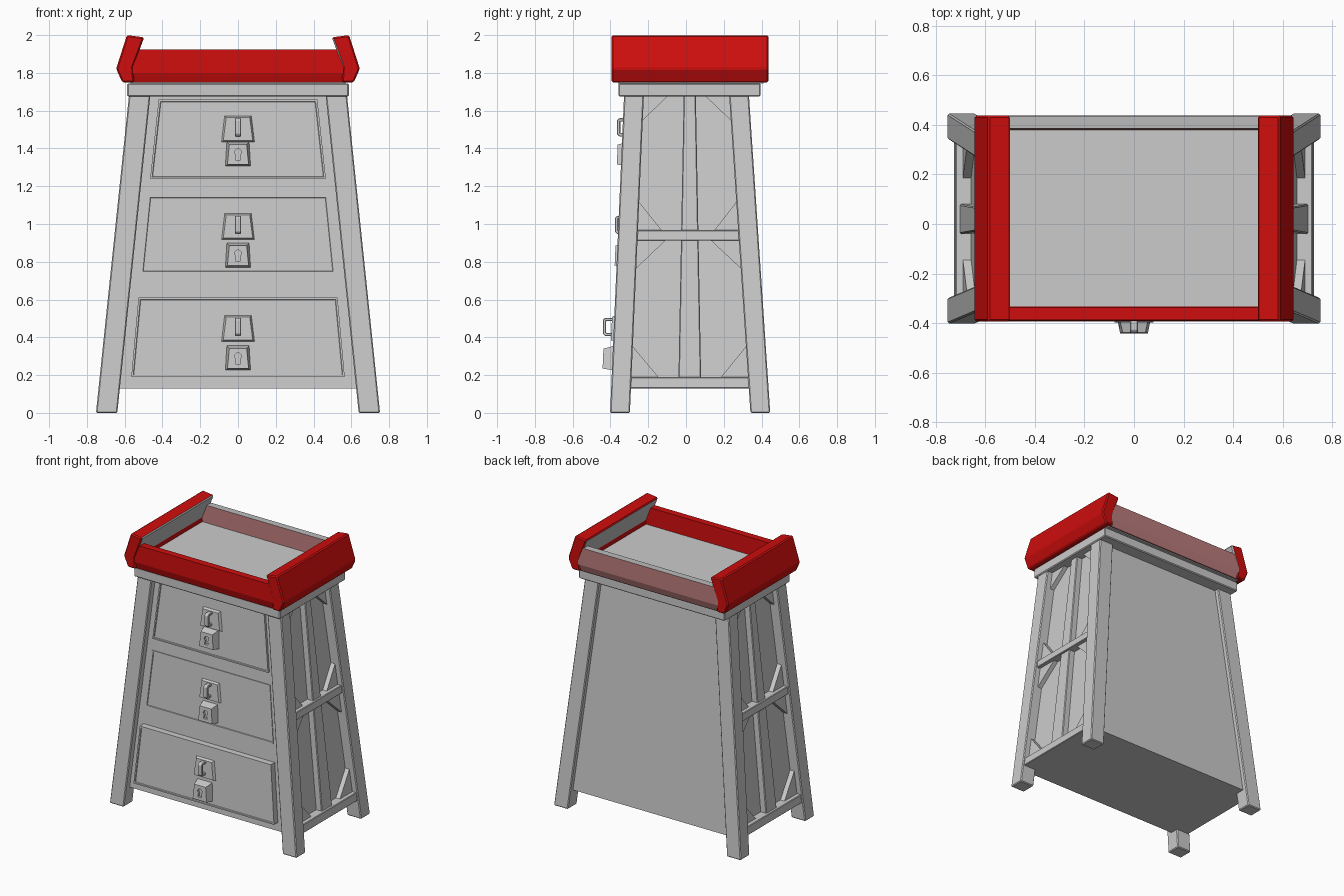
import bpy, bmesh
from math import sin, cos, pi

if "Cube" in bpy.data.objects:
    bpy.data.objects.remove(bpy.data.objects["Cube"])


def material(name, rgb):
    m = bpy.data.materials.new(name)
    m.diffuse_color = (*rgb, 1)
    m.use_nodes = True
    m.node_tree.nodes["Principled BSDF"].inputs["Base Color"].default_value = m.diffuse_color
    return m


RED = material("red", (0.62, 0.004, 0.004))
FADED = material("faded red", (0.5, 0.2, 0.2))
GREY = material("grey", (0.5, 0.5, 0.5))


def loft(name, a, b, bevel=0.0, mats=(), inset=None):
    """Solid between two matching rings of points."""
    bm = bmesh.new()
    n = len(a)
    va = [bm.verts.new(p) for p in a]
    vb = [bm.verts.new(p) for p in b]
    bm.faces.new(va)
    cap = bm.faces.new(vb)
    for i in range(n):
        j = (i + 1) % n
        bm.faces.new((va[i], va[j], vb[j], vb[i]))
    bmesh.ops.recalc_face_normals(bm, faces=bm.faces[:])
    if inset:
        bmesh.ops.inset_region(bm, faces=[cap], thickness=inset[0], depth=0)
        bmesh.ops.inset_region(bm, faces=[cap], thickness=0.004, depth=inset[1])
    me = bpy.data.meshes.new(name)
    bm.to_mesh(me)
    bm.free()
    for m in mats:
        me.materials.append(m)
    ob = bpy.data.objects.new(name, me)
    bpy.context.collection.objects.link(ob)
    if bevel:
        mod = ob.modifiers.new("bevel", 'BEVEL')
        mod.width = bevel
        mod.segments = 1
    return ob


def rect(x0, x1, y0, y1, z):
    return [(x0, y0, z), (x1, y0, z), (x1, y1, z), (x0, y1, z)]


def box(name, x0, x1, y0, y1, z0, z1, **kw):
    return loft(name, rect(x0, x1, y0, y1, z0), rect(x0, x1, y0, y1, z1), **kw)


# Sloping outer planes of the leg frame
def X(z): return 0.752 - 0.104 * z
def YF(z): return -0.402 + 0.044 * z
def YB(z): return 0.446 - 0.067 * z


SIDES = (("left", -1), ("right", 1))
LEG_X, LEG_Y = 0.113, 0.105

# Cabinet body
def body_ring(z):
    return rect(-X(z) + 0.075, X(z) - 0.075, YF(z) + 0.045, YB(z) - 0.033, z)

loft("cabinet_body", body_ring(0.13), body_ring(1.685))

for side, s in SIDES:
    # Splayed legs
    def leg(z, back):
        y = YB(z) - LEG_Y if back else YF(z)
        return rect(s * X(z), s * (X(z) - LEG_X), y, y + LEG_Y, z)
    for end, back in (("front", False), ("back", True)):
        loft(f"{end}_leg_{side}", leg(0, back), leg(1.685, back), bevel=0.006)

    # Side rails between the legs
    def rail(z, out):
        return rect(s * (X(z) - out), s * (X(z) - 0.09), YF(z) + 0.09, YB(z) - 0.09, z)
    loft(f"lower_rail_{side}", rail(0.13, 0.012), rail(0.19, 0.012), bevel=0.004)
    loft(f"middle_rail_{side}", rail(0.912, 0.015), rail(0.967, 0.015), bevel=0.004)

    # Tapered centre post
    def post(z, w):
        return rect(s * (X(z) - 0.03), s * (X(z) - 0.09), 0.02 - w, 0.02 + w, z)
    loft(f"side_post_{side}", post(0.18, 0.06), post(1.685, 0.032), bevel=0.005)

    # Triangular corner gussets: base height, width, signed height
    for z, w, h in ((1.685, 0.137, -0.14), (0.96, 0.135, 0.16), (0.915, 0.153, -0.153), (0.185, 0.15, 0.17)):
        for end, d in (("front", 1), ("back", -1)):
            def edge(q):
                return YF(q) + LEG_Y - 0.003 if d > 0 else YB(q) - LEG_Y + 0.003
            tri = [(edge(z), z), (edge(z) + d * w, z), (edge(z + h), z + h)]
            rings = [[(s * (X(q) - o), y, q) for y, q in tri] for o in (0.042, 0.085)]
            loft(f"gusset_{end}_{side}", *rings)


# Points on the sloping front: x, z and distance in front of the leg plane
def front(pts, out):
    return [(x, YF(z) - out, z) for x, z in pts]


def trapezoid(wb, wt, z0, z1):
    return [(-wb, z0), (wb, z0), (wt, z1), (-wt, z1)]


# Drawers with hardware: bottom, top, half widths, face offset, plate and lock heights
for name, z0, z1, wb, wt, out, zp, zl in (
        ("bottom", 0.19, 0.61, 0.565, 0.527, 0.0, 0.375, 0.225),
        ("middle", 0.74, 1.15, 0.514, 0.474, -0.040, 0.915, 0.770),
        ("top", 1.24, 1.66, 0.465, 0.42, -0.028, 1.432, 1.305)):
    shape = trapezoid(wb, wt, z0, z1)
    loft(f"{name}_drawer", front(shape, -0.06), front(shape, out), inset=(0.014, -0.006))
    face = out - 0.006

    # Handle plate, chamfered towards the front
    loft(f"{name}_handle_plate", front(trapezoid(0.09, 0.073, zp, zp + 0.143), face - 0.005),
         front(trapezoid(0.078, 0.062, zp + 0.01, zp + 0.133), face + 0.018))

    # C-shaped pull handle
    g0, g1 = zp + 0.032, zp + 0.128
    c = [(0.01, g0), (0.052, g0), (0.064, g0 + 0.012), (0.064, g1 - 0.012), (0.052, g1), (0.01, g1),
         (0.01, g1 - 0.017), (0.046, g1 - 0.017), (0.046, g0 + 0.017), (0.01, g0 + 0.017)]
    rings = [[(x, YF(zp + 0.07) - face - o, z) for o, z in c] for x in (-0.016, 0.016)]
    loft(f"{name}_handle", *rings, bevel=0.003)

    # Lock case with a cut keyhole
    lock = loft(f"{name}_lock", front(trapezoid(0.068, 0.06, zl, zl + 0.132), face - 0.005),
                front(trapezoid(0.056, 0.046, zl + 0.01, zl + 0.115), face + 0.056))
    zk = zl + 0.075
    hole = [(0.018 * sin(a), zk + 0.018 * cos(a)) for a in [pi * (k - 4) / 5 for k in range(9)]]
    hole = [(-0.014, zk - 0.042)] + hole + [(0.014, zk - 0.042)]
    cutter = loft("keyhole_cutter", front(hole, face + 0.040), front(hole, face + 0.08))
    mod = lock.modifiers.new("keyhole", 'BOOLEAN')
    mod.object = cutter
    mod.solver = 'EXACT'
    bpy.context.view_layer.objects.active = lock
    bpy.ops.object.modifier_apply(modifier="keyhole")
    bpy.data.objects.remove(cutter)

# Top slab and tray floor
box("top_slab", -0.587, 0.587, -0.358, 0.394, 1.675, 1.745, bevel=0.006)
box("tray_floor", -0.57, 0.57, -0.36, 0.41, 1.743, 1.80)

# Tray walls across the front and back (profiles in y, z)
for name, mat, prof in (
        ("tray_front", RED, [(-0.375, 1.75), (-0.391, 1.80), (-0.387, 1.925), (-0.337, 1.925), (-0.33, 1.75)]),
        ("tray_back", FADED, [(0.42, 1.75), (0.437, 1.80), (0.435, 1.925), (0.385, 1.925), (0.378, 1.75)])):
    wall = loft(name, [(-0.575, y, z) for y, z in prof], [(0.575, y, z) for y, z in prof], mats=(mat, GREY))
    if name == "tray_back":
        wall.data.polygons[4].material_index = 1

# Inward-leaning tray sides (profile in x, z)
prof = [(0.613, 1.75), (0.645, 1.822), (0.588, 2.0), (0.497, 1.988), (0.555, 1.83), (0.55, 1.75)]
for side, s in SIDES:
    rings = [[(s * x, y, z) for x, z in prof] for y in (-0.394, 0.437)]
    wall = loft(f"tray_side_{side}", *rings, bevel=0.008, mats=(RED, GREY))
    wall.data.polygons[5].material_index = 1
